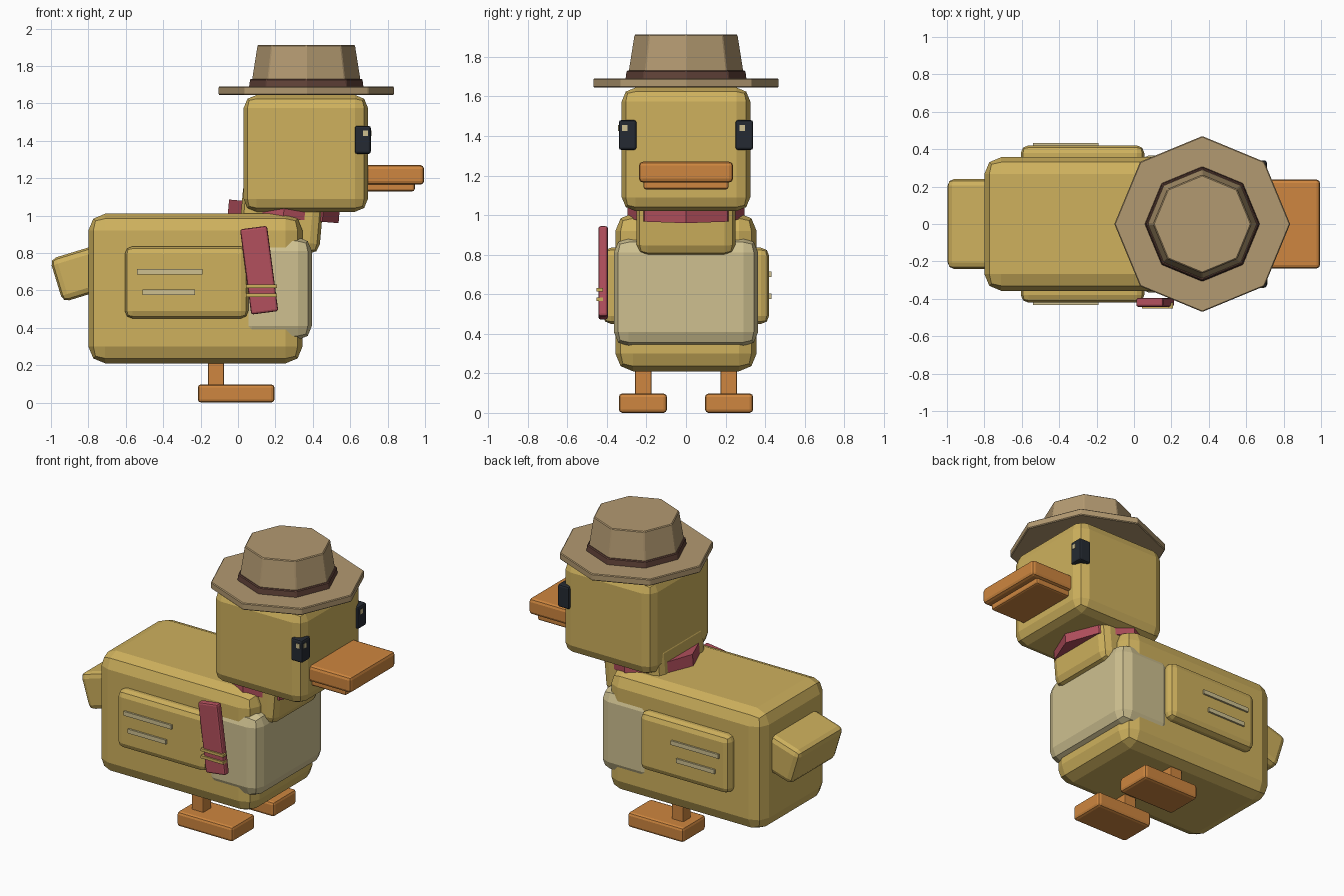
import bpy
from math import radians

cube = bpy.data.objects.get("Cube")
if cube:
    bpy.data.objects.remove(cube, do_unlink=True)


def material(name, rgb):
    m = bpy.data.materials.new(name)
    m.use_nodes = True
    m.diffuse_color = (*rgb, 1)
    bsdf = m.node_tree.nodes["Principled BSDF"]
    bsdf.inputs["Base Color"].default_value = (*rgb, 1)
    bsdf.inputs["Roughness"].default_value = 0.8
    return m


yellow = material("mustard yellow", (0.62, 0.44, 0.11))
cream = material("cream", (0.62, 0.53, 0.28))
orange = material("orange", (0.62, 0.24, 0.05))
pink = material("raspberry", (0.45, 0.08, 0.11))
tan = material("felt tan", (0.45, 0.32, 0.165))
brown = material("dark brown", (0.12, 0.055, 0.04))
navy = material("near black", (0.018, 0.023, 0.032))


def finish(name, mat, bevel, segments):
    ob = bpy.context.object
    ob.name = name
    ob.data.materials.append(mat)
    if bevel:
        mod = ob.modifiers.new("Bevel", "BEVEL")
        mod.width = bevel
        mod.segments = segments
    return ob


def box(name, mat, xs, ys, zs, bevel=0, tilt=0, segments=2):
    """Box spanning three ranges, tilted about its own y axis."""
    ranges = (xs, ys, zs)
    bpy.ops.mesh.primitive_cube_add(size=1, location=[(a + b) / 2 for a, b in ranges])
    ob = bpy.context.object
    ob.scale = [abs(b - a) for a, b in ranges]
    bpy.ops.object.transform_apply(location=False, rotation=False, scale=True)
    ob.rotation_euler.y = radians(tilt)
    return finish(name, mat, bevel, segments)


def octagon(name, mat, x, z0, z1, r0, r1, bevel=0, tilt=0):
    """Eight-sided tapered drum with corners on the x and y axes."""
    bpy.ops.mesh.primitive_cone_add(vertices=8, radius1=r0, radius2=r1, depth=z1 - z0,
                                    location=(x, 0, (z0 + z1) / 2),
                                    rotation=(0, radians(tilt), 0))
    return finish(name, mat, bevel, 1)


# Body, belly, tail, neck and head
box("body", yellow, (-0.8, 0.345), (-0.357, 0.357), (0.21, 1.01), 0.09)
box("belly", cream, (0.0, 0.395), (-0.365, 0.365), (0.335, 0.885), 0.075)
box("tail", yellow, (-0.98, -0.58), (-0.24, 0.24), (0.59, 0.83), 0.035, -17)
box("neck", yellow, (0.015, 0.45), (-0.25, 0.25), (0.81, 1.18), 0.055, 5)
box("head", yellow, (0.03, 0.695), (-0.325, 0.325), (1.02, 1.645), 0.07)

# Beak
box("upper_beak", orange, (0.6, 0.995), (-0.238, 0.238), (1.165, 1.27), 0.02)
box("lower_beak", orange, (0.6, 0.945), (-0.215, 0.215), (1.13, 1.18), 0.012)

# Scarf with a striped hanging end
octagon("scarf_ring", pink, 0.245, 0.985, 1.06, 0.297, 0.297, 0, 5)
box("scarf_end", pink, (0.04, 0.186), (-0.443, -0.395), (0.478, 0.938), 0.012, -7.5)
for i, z in enumerate((0.575, 0.622)):
    box(f"scarf_stripe_{i + 1}", yellow, (0.042, 0.208), (-0.453, -0.42), (z - 0.009, z + 0.009))

# Hat
octagon("hat_brim", tan, 0.365, 1.645, 1.69, 0.47, 0.47, 0.005)
octagon("hat_band", brown, 0.365, 1.685, 1.73, 0.308, 0.302, 0.005)
octagon("hat_crown", tan, 0.365, 1.69, 1.912, 0.297, 0.262, 0.005)

# Paired parts
for side, s in (("right", -1), ("left", 1)):
    box(f"{side}_wing", yellow, (-0.605, 0.055), (s * 0.3, s * 0.42), (0.45, 0.835), 0.04)
    for i, (x0, x1, z) in enumerate(((-0.54, -0.19, 0.7), (-0.51, -0.23, 0.59))):
        box(f"{side}_feather_line_{i + 1}", cream, (x0, x1),
            (s * 0.41, s * 0.432), (z - 0.014, z + 0.014))
    box(f"{side}_leg", orange, (-0.16, -0.075), (s * 0.175, s * 0.258), (0.06, 0.26), 0.005)
    box(f"{side}_foot", orange, (-0.215, 0.195), (s * 0.096, s * 0.34), (0.0, 0.098), 0.018)
    box(f"{side}_eye", navy, (0.625, 0.71), (s * 0.25, s * 0.34), (1.33, 1.48), 0.012)
    gy = s * 0.297 - 0.013
    box(f"{side}_eye_glint", cream, (0.705, 0.713), (gy - 0.014, gy + 0.014), (1.425, 1.455))
box("side_eye_glint", cream, (0.667, 0.695), (-0.343, -0.335), (1.425, 1.455))
